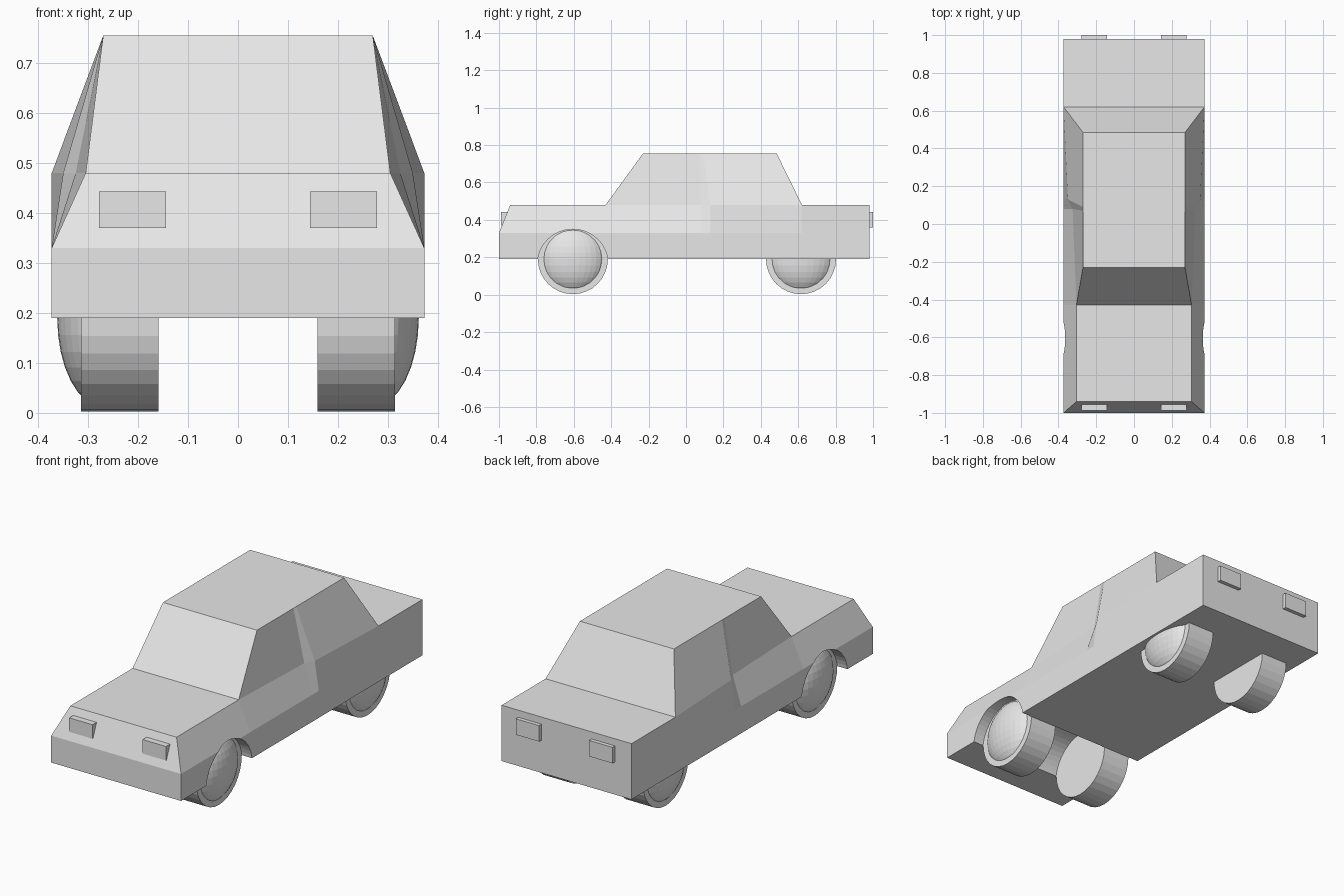
import bpy
import bmesh
from math import pi
from mathutils import Matrix, Vector

default = bpy.data.objects.get("Cube")
if default:
    bpy.data.objects.remove(default, do_unlink=True)

GREY = (0.8, 0.8, 0.8, 1)
paint = bpy.data.materials.new("plain grey")
paint.use_nodes = True
paint.diffuse_color = GREY
paint.node_tree.nodes["Principled BSDF"].inputs["Base Color"].default_value = GREY


def add_object(name, bm):
    bmesh.ops.recalc_face_normals(bm, faces=bm.faces[:])
    mesh = bpy.data.meshes.new(name)
    bm.to_mesh(mesh)
    bm.free()
    mesh.materials.append(paint)
    obj = bpy.data.objects.new(name, mesh)
    bpy.context.collection.objects.link(obj)
    return obj


def add_box(name, low, high):
    low, high = Vector(low), Vector(high)
    bm = bmesh.new()
    bmesh.ops.create_cube(bm, size=1, matrix=Matrix.Translation((low + high) / 2)
                          @ Matrix.Diagonal((*(high - low), 1)))
    return add_object(name, bm)


def add_cylinder(name, centre, radius, width, sides):
    bm = bmesh.new()
    bmesh.ops.create_cone(bm, cap_ends=True, segments=sides, radius1=radius,
                          radius2=radius, depth=width,
                          matrix=Matrix.Translation(centre) @ Matrix.Rotation(pi / 2, 4, 'Y'))
    return add_object(name, bm)


# Body heights and half widths
FLOOR, WAIST, BELT, ROOF = 0.19, 0.33, 0.48, 0.755
HALF, ROOF_HALF = 0.373, 0.27

# Stations front to back: y of floor and waist, y of belt, belt half width, y of roof
stations = [
    (-1.0, -0.94, 0.305, None),
    (-0.43, -0.43, 0.305, -0.23),
    (0.08, 0.08, 0.325, 0.07),
    (0.13, 0.13, 0.35, 0.09),
    (0.62, 0.62, HALF, 0.485),
    (0.98, 0.98, HALF, None),
]

# Body shell: arched sections from right floor, over the top, to left floor
bm = bmesh.new()
rings = []
for low_y, belt_y, belt_x, roof_y in stations:
    half = [(HALF, low_y, FLOOR), (HALF, low_y, WAIST), (belt_x, belt_y, BELT)]
    if roof_y is not None:
        half.append((ROOF_HALF, roof_y, ROOF))
    rings.append([[bm.verts.new((s * x, y, z)) for x, y, z in half] for s in (-1, 1)])

for (r0, l0), (r1, l1) in zip(rings, rings[1:]):
    for a, b in ((r0, r1), (l0, l1)):
        for i in range(min(len(a), len(b)) - 1):
            bm.faces.new((a[i], b[i], b[i + 1], a[i + 1]))
        # Triangular ends of the cabin sides close against the deck edge
    bm.faces.new((r0[0], l0[0], l1[0], r1[0]))
    if len(r0) == len(r1):
        bm.faces.new((r0[3], r1[3], l1[3], l0[3]))
    else:
        bm.faces.new((r0[2], r1[2], l1[2], l0[2]))
for right, left in (rings[0], rings[-1]):
    for i in range(2):
        bm.faces.new((right[i], left[i], left[i + 1], right[i + 1]))
for right, left in (rings[1], rings[4]):
    bm.faces.new((right[2], left[2], left[3], right[3]))
body = add_object("body", bm)

# Front wheel arch, cut across the full width
FRONT_Y, REAR_Y = -0.605, 0.615
cutter = add_cylinder("arch_cutter", (0, FRONT_Y, 0.16), 0.19, 1, 48)
cutter.hide_render = True
cut = body.modifiers.new("wheel arch", 'BOOLEAN')
cut.operation = 'DIFFERENCE'
cut.solver = 'EXACT'
cut.object = cutter
bpy.context.view_layer.objects.active = body
bpy.ops.object.modifier_apply(modifier=cut.name)
bpy.data.objects.remove(cutter, do_unlink=True)

# Wheels with domed hubs, and the lamps
for side, s in (("left", 1), ("right", -1)):
    for end, y in (("front", FRONT_Y), ("rear", REAR_Y)):
        add_cylinder(f"{end}_{side}_tyre", (s * 0.237, y, 0.19), 0.187, 0.155, 32)
        bm = bmesh.new()
        bmesh.ops.create_uvsphere(bm, u_segments=32, v_segments=16, radius=1,
                                  matrix=Matrix.Translation((s * 0.27, y, 0.19))
                                  @ Matrix.Diagonal((0.092, 0.178, 0.178, 1)))
        add_object(f"{end}_{side}_hub", bm)
    inner, outer = sorted((s * 0.144, s * 0.278))
    add_box(f"{side}_headlight", (inner, -0.988, 0.37), (outer, -0.93, 0.443))
    add_box(f"{side}_tail_light", (inner, 0.95, 0.36), (outer, 1.0, 0.443))
